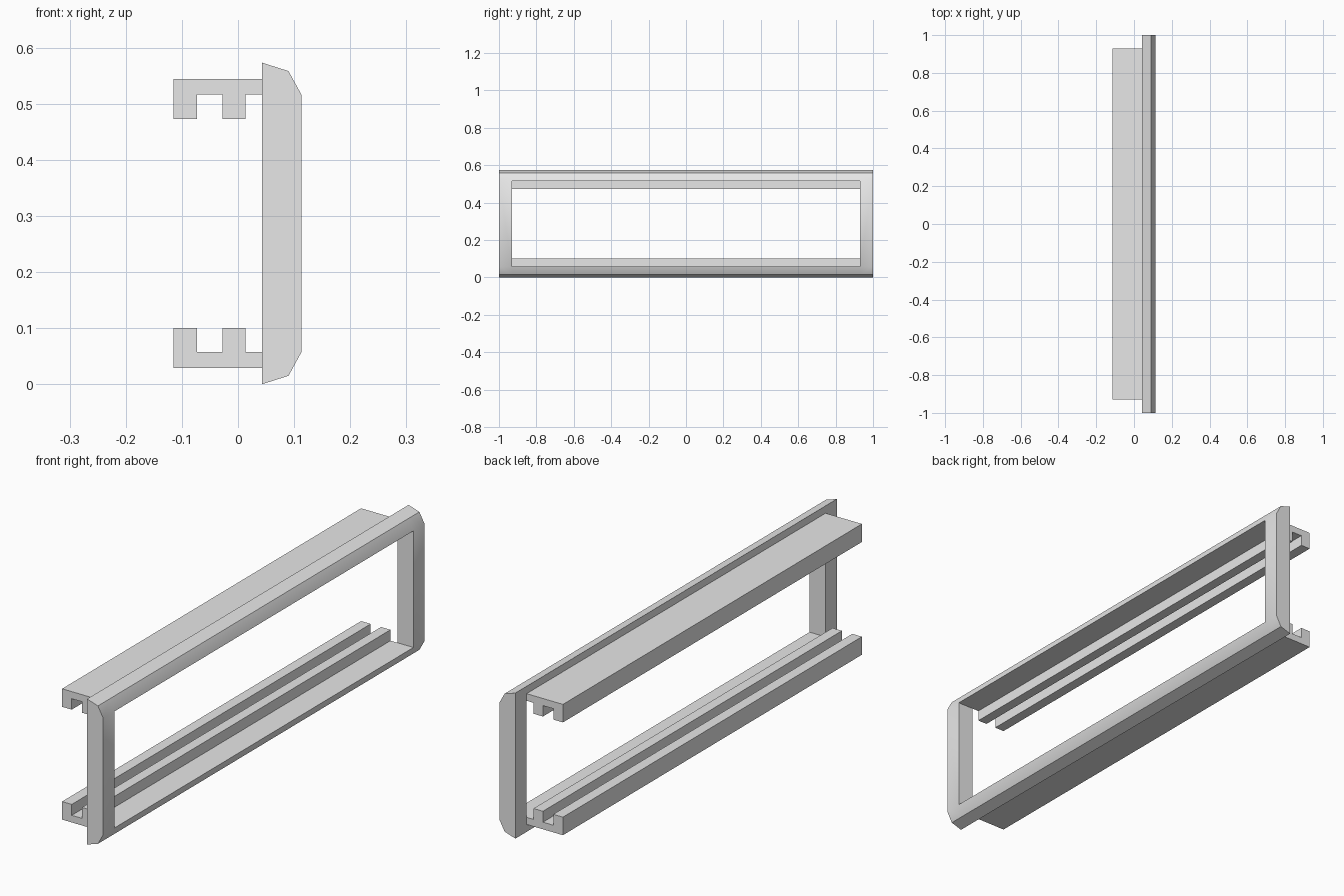
import bpy
import bmesh
import math

cube = bpy.data.objects.get("Cube")
if cube:
    bpy.data.objects.remove(cube, do_unlink=True)

HEIGHT = 0.573          # overall height
LIP = 0.057             # lower edge of the opening
END, INNER = 1.0, 0.93  # half length of the frame and of its opening
BACK, FACE = 0.043, 0.113

grey = bpy.data.materials.new("light grey")
grey.use_nodes = True
grey.diffuse_color = (0.8, 0.8, 0.8, 1)
grey.node_tree.nodes["Principled BSDF"].inputs["Base Color"].default_value = (0.8, 0.8, 0.8, 1)


def flip(points):
    """Mirror an (x, z) outline about the middle height."""
    return [(x, HEIGHT - z) for x, z in points]


def add_face(bm, points):
    bm.faces.new([bm.verts.new(p) for p in points])


def add_sides(bm, outline, y0, y1):
    """Sweep a closed (x, z) outline from y0 to y1."""
    for (xa, za), (xb, zb) in zip(outline, outline[1:] + outline[:1]):
        add_face(bm, [(xa, y0, za), (xb, y0, zb), (xb, y1, zb), (xa, y1, za)])


def finish(bm, name):
    bmesh.ops.remove_doubles(bm, verts=bm.verts, dist=0.0001)
    bmesh.ops.recalc_face_normals(bm, faces=bm.faces)
    mesh = bpy.data.meshes.new(name)
    bm.to_mesh(mesh)
    bm.free()
    mesh.materials.append(grey)
    obj = bpy.data.objects.new(name, mesh)
    bpy.context.collection.objects.link(obj)
    return obj


# Front frame: two chamfered bars joined by two posts, as one clean shell
bar = [(BACK, LIP), (BACK, 0), (0.09, 0.015), (FACE, LIP)]
bm = bmesh.new()
for outline in (bar, flip(bar)):
    add_sides(bm, outline, -INNER, INNER)
    for s in (-1, 1):
        add_sides(bm, outline[:], s * INNER, s * END)
        add_face(bm, [(x, s * END, z) for x, z in outline])
post = [(BACK, LIP), (FACE, LIP), (FACE, HEIGHT - LIP), (BACK, HEIGHT - LIP)]
for s in (-1, 1):
    add_sides(bm, post, s * INNER, s * END)
    for y in (s * INNER, s * END):
        add_face(bm, [(x, y, z) for x, z in post])
# Drop the hidden walls where posts meet bars
bmesh.ops.remove_doubles(bm, verts=bm.verts, dist=0.0001)
hidden = []
for f in bm.faces:
    c = f.calc_center_median()
    on_joint = min(abs(c.z - LIP), abs(c.z - HEIGHT + LIP)) < 0.001
    if on_joint and abs(f.normal.z) > 0.9 and abs(c.y) > INNER:
        hidden.append(f)
bmesh.ops.delete(bm, geom=hidden, context='FACES')
frame = finish(bm, "front_frame")
bpy.ops.object.select_all(action='DESELECT')
frame.select_set(True)
bpy.context.view_layer.objects.active = frame
bpy.ops.object.shade_smooth_by_angle(angle=math.radians(30))

# Grooved rails behind the frame, each with two upstanding ribs
rail = [(-0.115, 0.029), (BACK, 0.029), (BACK, LIP), (0.013, LIP), (0.013, 0.1),
        (-0.028, 0.1), (-0.028, LIP), (-0.073, LIP), (-0.073, 0.1), (-0.115, 0.1)]
for name, outline in (("lower_rail", rail), ("upper_rail", flip(rail))):
    bm = bmesh.new()
    add_sides(bm, outline, -INNER, INNER)
    for y in (-INNER, INNER):
        add_face(bm, [(x, y, z) for x, z in outline])
    finish(bm, name)
